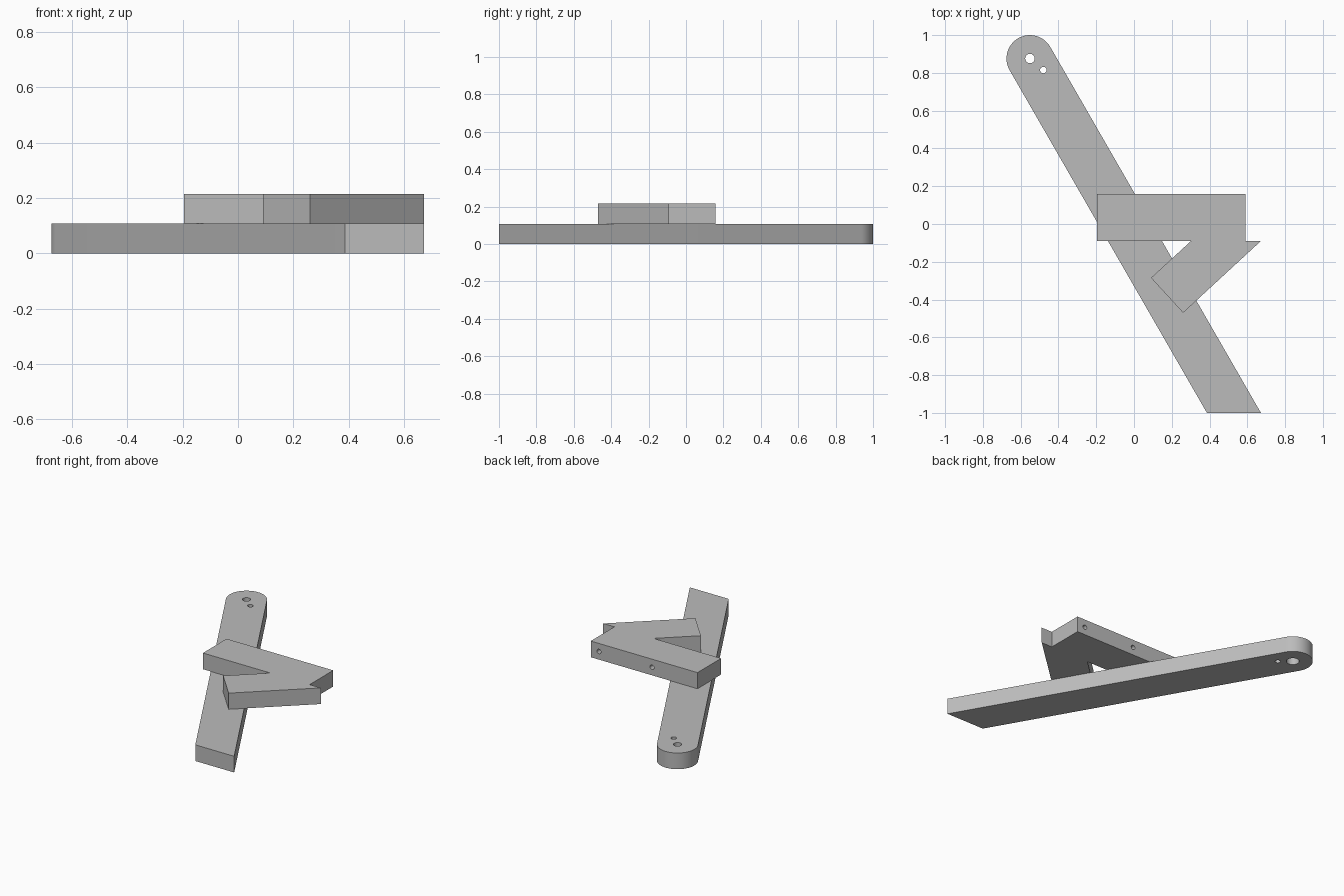
import bpy, bmesh, math
from mathutils import Vector

cube = bpy.data.objects.get("Cube")
if cube:
    bpy.data.objects.remove(cube, do_unlink=True)

grey = bpy.data.materials.new("plain grey")
grey.use_nodes = True
colour = (0.5, 0.5, 0.5, 1)
grey.diffuse_color = colour
grey.node_tree.nodes["Principled BSDF"].inputs["Base Color"].default_value = colour

THICK = 0.1075


def slab(name, outline, z):
    """Extrude a flat outline upward by one board thickness."""
    bm = bmesh.new()
    face = bm.faces.new([bm.verts.new((x, y, z)) for x, y in outline])
    new = bmesh.ops.extrude_face_region(bm, geom=[face])["geom"]
    bmesh.ops.translate(bm, vec=(0, 0, THICK),
                        verts=[v for v in new if isinstance(v, bmesh.types.BMVert)])
    bmesh.ops.recalc_face_normals(bm, faces=bm.faces)
    mesh = bpy.data.meshes.new(name)
    bm.to_mesh(mesh)
    bm.free()
    mesh.materials.append(grey)
    obj = bpy.data.objects.new(name, mesh)
    bpy.context.collection.objects.link(obj)
    return obj


def drill(obj, centre, radius, depth, axis="Z"):
    """Cut a round hole centred on the given point."""
    turn = (math.pi / 2, 0, 0) if axis == "Y" else (0, 0, 0)
    bpy.ops.mesh.primitive_cylinder_add(vertices=32, radius=radius, depth=depth,
                                        location=centre, rotation=turn)
    cutter = bpy.context.object
    cutter.name = "hole_cutter"
    cutter.hide_render = True
    cutter.data.materials.append(grey)
    bpy.context.view_layer.objects.active = obj
    mod = obj.modifiers.new("hole", "BOOLEAN")
    mod.operation = "DIFFERENCE"
    mod.solver = "EXACT"
    mod.object = cutter
    bpy.ops.object.modifier_apply(modifier=mod.name)
    bpy.data.objects.remove(cutter, do_unlink=True)


def smooth(obj):
    bpy.ops.object.select_all(action="DESELECT")
    obj.select_set(True)
    bpy.context.view_layer.objects.active = obj
    bpy.ops.object.shade_smooth_by_angle(angle=math.radians(30))


# Long slanted bar: rounded far end, square-to-the-front near end
pivot, radius = Vector((-0.551, 0.876)), 0.124
arc = [pivot + radius * Vector((math.cos(a), math.sin(a)))
       for a in (math.radians(30 + 180 * i / 32) for i in range(33))]
bar = slab("slanted_bar", arc + [(0.386, -1), (0.672, -1)], 0)
drill(bar, (pivot.x, pivot.y, 0), 0.025, 0.5)
drill(bar, (pivot.x, pivot.y, 0), 0.04, 0.1)      # counterbore underneath
drill(bar, (-0.48, 0.815, 0), 0.017, 0.5)
smooth(bar)

# Crosspiece with diagonal brace, lying on the bar
bracket = slab("crosspiece_with_brace", [
    (-0.195, 0.158), (-0.195, -0.09), (0.302, -0.09), (0.09, -0.285),
    (0.26, -0.47), (0.672, -0.09), (0.59, -0.09), (0.59, 0.158)], THICK)
for x in (0.53, 0.14):
    drill(bracket, (x, 0.158, 1.5 * THICK), 0.015, 0.3, "Y")
smooth(bracket)
